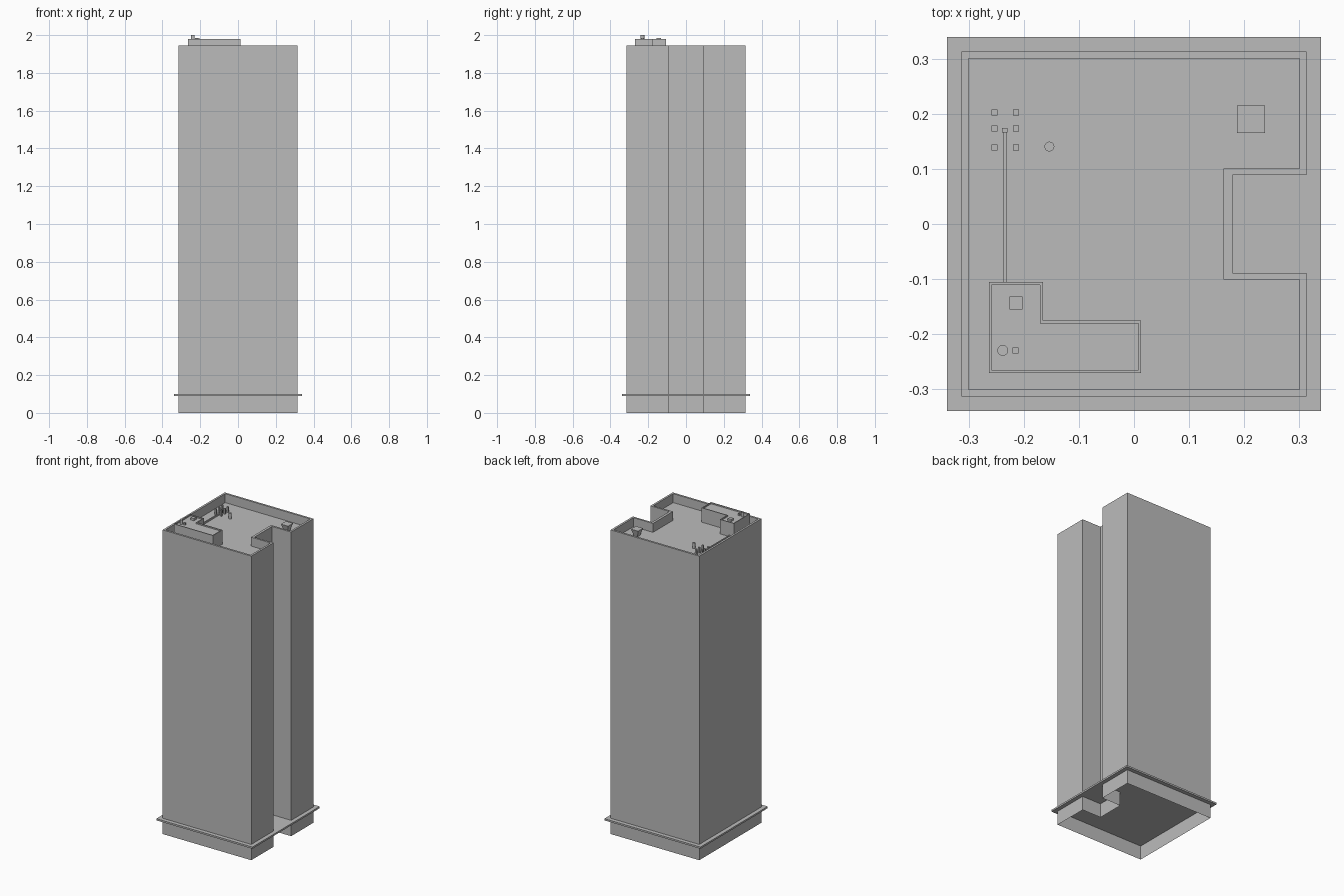
import bpy, bmesh, math
from mathutils import Matrix

cube = bpy.data.objects.get("Cube")
if cube:
    bpy.data.objects.remove(cube, do_unlink=True)

grey = bpy.data.materials.new("concrete_grey")
grey.use_nodes = True
grey.diffuse_color = (0.5, 0.5, 0.5, 1)
grey.node_tree.nodes["Principled BSDF"].inputs["Base Color"].default_value = (0.5, 0.5, 0.5, 1)


def finish(name, bm):
    mesh = bpy.data.meshes.new(name)
    bm.to_mesh(mesh)
    bm.free()
    mesh.materials.append(grey)
    obj = bpy.data.objects.new(name, mesh)
    bpy.context.collection.objects.link(obj)
    return obj


def parapet_block(name, outer, inner, bottom, deck, top):
    """Open-bottomed walls with a raised rim around a sunken deck."""
    bm = bmesh.new()
    rings = [[bm.verts.new((x, y, z)) for x, y in pts]
             for pts, z in ((outer, bottom), (outer, top), (inner, top), (inner, deck))]
    count = len(outer)
    for low, high in zip(rings, rings[1:]):
        for i in range(count):
            j = (i + 1) % count
            bm.faces.new((low[i], low[j], high[j], high[i]))
    bm.faces.new(rings[-1])
    return finish(name, bm)


def box(name, x, y, sx, sy, z0, z1):
    bm = bmesh.new()
    place = Matrix.Translation((x, y, (z0 + z1) / 2)) @ Matrix.Diagonal((sx, sy, z1 - z0, 1))
    bmesh.ops.create_cube(bm, size=1, matrix=place)
    return finish(name, bm)


def cone(name, x, y, r0, r1, z0, z1, sides, turn=0.0):
    bm = bmesh.new()
    place = Matrix.Translation((x, y, (z0 + z1) / 2)) @ Matrix.Rotation(turn, 4, 'Z')
    bmesh.ops.create_cone(bm, cap_ends=True, segments=sides, radius1=r0, radius2=r1,
                          depth=z1 - z0, matrix=place)
    return finish(name, bm)


def notched_square(half, notch_x, notch_y):
    return [(-half, -half), (half, -half), (half, -notch_y), (notch_x, -notch_y),
            (notch_x, notch_y), (half, notch_y), (half, half), (-half, half)]


def l_shape(d):
    """Penthouse outline, shrunk by d."""
    left, step, right = -0.264 + d, -0.166 - d, 0.013 - d
    front, middle, back = -0.271 + d, -0.176 - d, -0.106 - d
    return [(left, front), (right, front), (right, middle),
            (step, middle), (step, back), (left, back)]


ROOF, RIM, PENT = 1.888, 1.945, 1.98

# Tower shaft and the ledge near its foot
parapet_block("tower", notched_square(0.314, 0.179, 0.089),
              notched_square(0.301, 0.163, 0.101), 0, ROOF, RIM)
box("ledge", 0, 0, 0.68, 0.68, 0.09, 0.101)

# Rooftop penthouse with its own small equipment
parapet_block("penthouse", l_shape(0), l_shape(0.005), ROOF, PENT - 0.008, PENT)
box("penthouse_hatch", -0.215, -0.144, 0.024, 0.024, PENT - 0.008, 1.986)
box("penthouse_vent", -0.216, -0.23, 0.011, 0.011, PENT - 0.008, 1.986)
cone("penthouse_flue", -0.239, -0.23, 0.01, 0.01, PENT - 0.008, 2.0, 12)

# Roof pipe with its end riser
box("roof_pipe", -0.2345, 0.033, 0.007, 0.278, ROOF, ROOF + 0.01)
box("pipe_riser", -0.235, 0.171, 0.01, 0.008, ROOF, ROOF + 0.02)

# Two rows of posts, a round vent and a flared hood
for x in (-0.254, -0.215):
    for y in (0.139, 0.174, 0.203):
        box("roof_post", x, y, 0.011, 0.011, ROOF, ROOF + 0.035)
cone("round_vent", -0.154, 0.141, 0.009, 0.009, ROOF, ROOF + 0.035, 16)
cone("flared_hood", 0.213, 0.191, 0.018, 0.0355, ROOF, ROOF + 0.045, 4, math.pi / 4)
